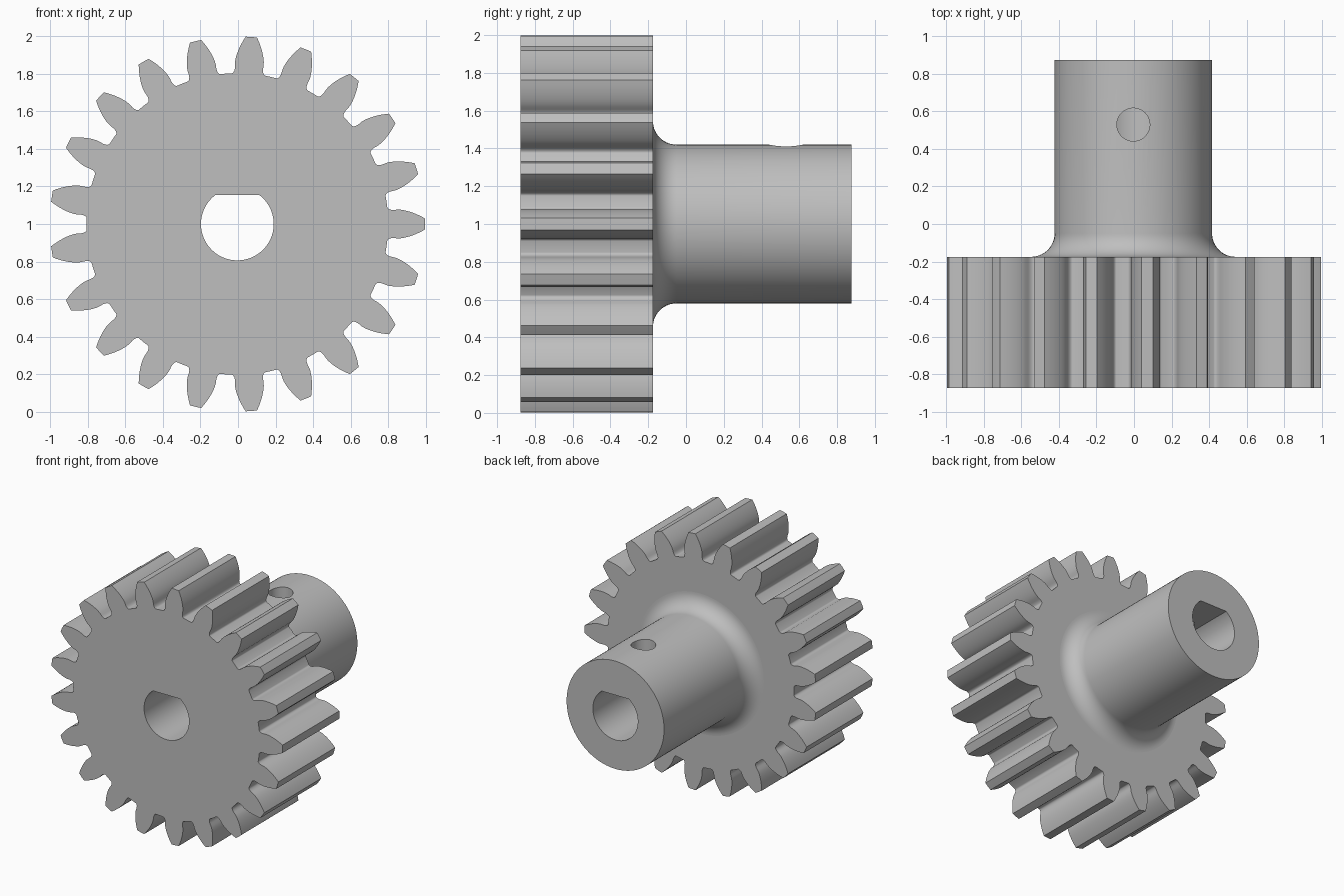
import bpy, bmesh
from math import sin, cos, tan, acos, asin, pi, sqrt, radians
from mathutils import Matrix

cube = bpy.data.objects.get("Cube")
if cube:
    bpy.data.objects.remove(cube, do_unlink=True)

steel = bpy.data.materials.new("plain_grey")
steel.use_nodes = True
GREY = (0.52, 0.52, 0.52, 1.0)
steel.diffuse_color = GREY
steel.node_tree.nodes["Principled BSDF"].inputs["Base Color"].default_value = GREY

CENTRE = (-0.0035, 0.0, 1.0)
FRONT, FACE, BACK = -0.875, -0.175, 0.875


def finish(name, bm):
    bmesh.ops.recalc_face_normals(bm, faces=bm.faces)
    mesh = bpy.data.meshes.new(name)
    bm.to_mesh(mesh)
    bm.free()
    mesh.materials.append(steel)
    obj = bpy.data.objects.new(name, mesh)
    obj.location = CENTRE
    bpy.context.collection.objects.link(obj)
    return obj


def prism(name, outline, y0, y1):
    """Extrude an x-z outline along y."""
    bm = bmesh.new()
    face = bm.faces.new([bm.verts.new((x, y0, z)) for x, z in outline])
    ext = bmesh.ops.extrude_face_region(bm, geom=[face])["geom"]
    verts = [v for v in ext if isinstance(v, bmesh.types.BMVert)]
    bmesh.ops.translate(bm, vec=(0, y1 - y0, 0), verts=verts)
    return finish(name, bm)


def gear_outline(teeth, tip):
    """Involute teeth with rounded roots."""
    module = 2 * tip / (teeth + 2)
    pitch = module * teeth / 2
    root = pitch - 1.25 * module
    pressure = radians(20)
    base = pitch * cos(pressure)

    def involute(a):
        return tan(a) - a

    half_pitch = pi / teeth
    base_half = half_pitch / 2 + involute(pressure)
    foot = base - 0.018
    # Half a tooth from the middle of the gap up to the tip
    half = [(root, half_pitch)]
    for i in range(6, -1, -1):
        t = i / 6 * pi / 2
        half.append((root + (foot - root) * (1 - sin(t)),
                     base_half + 0.0225 * (1 - cos(t))))
    for i in range(9):
        r = base + (tip - base) * i / 8
        half.append((r, base_half - involute(acos(min(1, base / r)))))
    tooth = [(r, -a) for r, a in half] + [(tip, 0)]
    tooth += [(r, a) for r, a in reversed(half[1:])]
    return [(r * cos(a + 2 * half_pitch * k), r * sin(a + 2 * half_pitch * k))
            for k in range(teeth) for r, a in tooth]


def hub(name, radius, fillet, segments):
    """Revolved sleeve with a rounded foot, sunk into the gear."""
    foot = radius + fillet
    profile = [(foot, FACE - 0.2)]
    for i in range(15):
        a = i / 14 * pi / 2
        profile.append((foot - fillet * sin(a), FACE + fillet - fillet * cos(a)))
    profile.append((radius, BACK))
    bm = bmesh.new()
    verts = [bm.verts.new((r, y, 0)) for r, y in profile]
    edges = [bm.edges.new(pair) for pair in zip(verts, verts[1:])]
    bmesh.ops.spin(bm, geom=verts + edges, cent=(0, 0, 0), axis=(0, 1, 0),
                   angle=2 * pi, steps=segments)
    bmesh.ops.remove_doubles(bm, verts=bm.verts, dist=1e-5)
    bmesh.ops.holes_fill(bm, edges=[e for e in bm.edges if e.is_boundary], sides=0)
    return finish(name, bm)


def combine(target, other, operation):
    mod = target.modifiers.new(operation.lower(), "BOOLEAN")
    mod.operation = operation
    mod.solver = "EXACT"
    mod.object = other
    bpy.context.view_layer.objects.active = target
    bpy.ops.object.modifier_apply(modifier=mod.name)
    bpy.data.objects.remove(other, do_unlink=True)


# Toothed wheel and its sleeve
gear = prism("gear_with_hub", gear_outline(21, 1.0), FRONT, FACE)
combine(gear, hub("hub", 0.42, 0.125, 96), "UNION")

# D-shaped shaft bore, flat side up
BORE, FLAT = 0.194, 0.155
start = pi - asin(FLAT / BORE)
sweep = pi + 2 * asin(FLAT / BORE)
outline = [(BORE * cos(start + sweep * i / 56), BORE * sin(start + sweep * i / 56))
           for i in range(57)]
combine(gear, prism("bore_cutter", outline, FRONT - 0.1, BACK + 0.1), "DIFFERENCE")

# Set screw hole through the top wall of the sleeve
bm = bmesh.new()
bmesh.ops.create_cone(bm, cap_ends=True, segments=40, radius1=0.088, radius2=0.088,
                      depth=0.5, matrix=Matrix.Translation((0, 0.53, 0.3)))
combine(gear, finish("screw_hole_cutter", bm), "DIFFERENCE")

# Smooth curved walls, flat end faces
bpy.ops.object.select_all(action="DESELECT")
gear.select_set(True)
bpy.context.view_layer.objects.active = gear
bpy.ops.object.shade_smooth_by_angle(angle=radians(30))
for poly in gear.data.polygons:
    if abs(poly.normal.y) > 0.9995:
        poly.use_smooth = False
